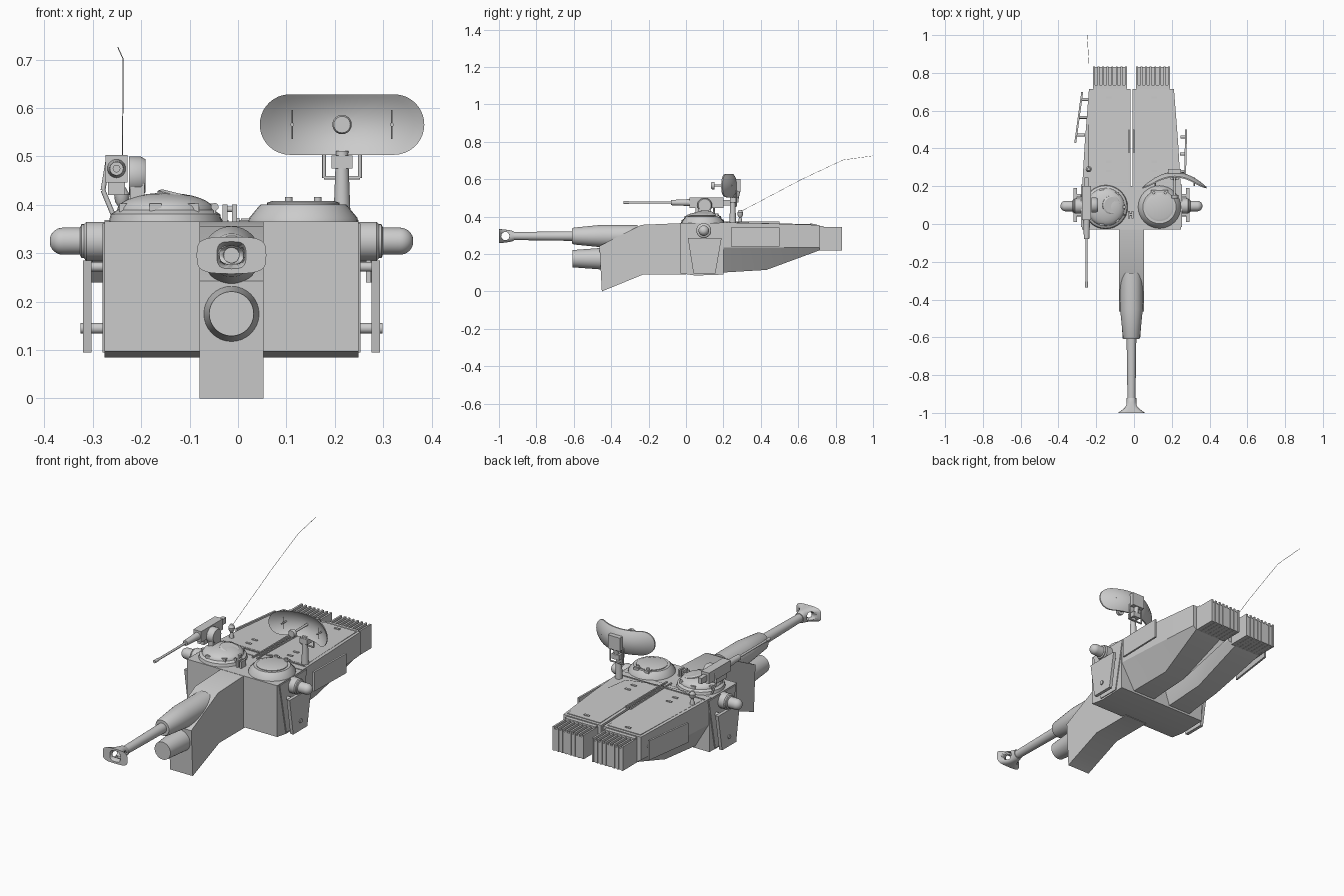
import bpy, bmesh
from math import sin, cos, pi, radians, copysign, sqrt
from mathutils import Vector

if "Cube" in bpy.data.objects:
    bpy.data.objects.remove(bpy.data.objects["Cube"])

# Main measures of the turret
MIDDLE = -.0135
HALF = .262
ROOF = .366
BELLY = .09
GUN_Z = .296
NOSE = -1
REAR = .715
X, Y, Z = Vector((1, 0, 0)), Vector((0, 1, 0)), Vector((0, 0, 1))

grey = bpy.data.materials.new("plain_grey")
grey.use_nodes = True
grey.diffuse_color = (.6, .6, .6, 1)
grey.node_tree.nodes["Principled BSDF"].inputs["Base Color"].default_value = grey.diffuse_color


def loft(name, rings):
    """Skin a list of equal point rings and cap both ends."""
    bm = bmesh.new()
    rows = [[bm.verts.new(point) for point in ring] for ring in rings]
    for a, b in zip(rows, rows[1:]):
        for i in range(len(a)):
            bm.faces.new((a[i - 1], a[i], b[i], b[i - 1]))
    bm.faces.new(rows[0])
    bm.faces.new(rows[-1])
    bmesh.ops.recalc_face_normals(bm, faces=bm.faces)
    mesh = bpy.data.meshes.new(name)
    bm.to_mesh(mesh)
    bm.free()
    for polygon in mesh.polygons:
        polygon.use_smooth = True
    mesh.set_sharp_from_angle(angle=radians(32))
    mesh.materials.append(grey)
    part = bpy.data.objects.new(name, mesh)
    bpy.context.scene.collection.objects.link(part)
    return part


def prism(name, centre, width, profile):
    """Side profile of (y, z) points given a width along x."""
    return loft(name, [[(x, y, z) for y, z in profile]
                       for x in (centre - width / 2, centre + width / 2)])


def box(name, centre, size):
    x, y, z = centre
    width, depth, height = size
    front, back, low, high = y - depth / 2, y + depth / 2, z - height / 2, z + height / 2
    return prism(name, x, width, [(front, low), (back, low), (back, high), (front, high)])


def turned(name, base, axis, profile, sides=32):
    """Round part from (distance, radius) pairs along an axis."""
    spin = axis.to_track_quat('Z', 'Y')
    angles = [2 * pi * i / sides for i in range(sides)]
    return loft(name, [[Vector(base) + axis.normalized() * along
                        + spin @ Vector((radius * cos(a), radius * sin(a), 0)) for a in angles]
                       for along, radius in profile])


def rod(name, base, reach, radius, sides=12):
    return turned(name, base, reach, [(0, radius), (reach.length, radius)], sides)


def knob(name, base, reach, radius):
    """Short disc with a bevelled far edge."""
    length = reach.length
    return turned(name, base, reach, [(0, radius), (length * .7, radius), (length, radius * .85)])


def dome(radius, height, start, steps=8):
    """Quarter-round end for a turned profile."""
    angles = [pi / 2 * i / steps for i in range(steps)]
    return [(start + height * sin(a), radius * cos(a)) for a in angles]


# Hull block and gun mantlet
front, back = -.03, .2
prism("turret_block", MIDDLE, 2 * HALF,
      [(front, ROOF), (back, ROOF), (back, BELLY), (.05, BELLY - .005), (front, BELLY + .007)])
prism("mantlet", MIDDLE, .132,
      [(0, ROOF), (-.24, ROOF - .01), (-.463, .243), (-.45, 0), (-.23, BELLY), (0, BELLY)])

# Main gun and the housing below it
turned("gun_sleeve", (MIDDLE, -.61, GUN_Z), Y, [(0, .04), (.01, .045), (.16, .06), (.35, .06)])
turned("gun_barrel", (MIDDLE, NOSE + .06, GUN_Z), Y, [(0, .021), (.35, .026)])
turned("lower_gun_housing", (MIDDLE, -.607, .175), Y, [(0, .046), (.2, .061)])


def brake_ring(back, width, height, power):
    """Rounded rectangle; a lower power makes it squarer."""
    ring = []
    for i in range(32):
        c, s = cos(pi * i / 16), sin(pi * i / 16)
        ring.append((MIDDLE + width * copysign(abs(c) ** power, c), NOSE + back,
                     GUN_Z + height * copysign(abs(s) ** power, s)))
    return ring


# Flared muzzle brake with a bore and side ports
bore = .016
flare = [brake_ring(.08 * (1 - t), .026 + .046 * t ** 3, .024 + .014 * sqrt(t), 1 - .45 * t)
         for t in (0, .15, .3, .45, .6, .75, .9, 1)]
mouth = [brake_ring(0, .03, .028, .6), brake_ring(.03, bore, bore, 1), brake_ring(.07, bore, bore, 1)]
brake = loft("muzzle_brake", flare + mouth)
cutter = rod("port_cutter", (MIDDLE - .1, NOSE + .034, GUN_Z), X * .2, .022, 20)
cut = brake.modifiers.new("ports", 'BOOLEAN')
cut.operation, cut.solver, cut.object = 'DIFFERENCE', 'EXACT', cutter
graph = bpy.context.evaluated_depsgraph_get()
cut_mesh = bpy.data.meshes.new_from_object(brake.evaluated_get(graph))
brake.modifiers.clear()
brake.data = cut_mesh
bpy.data.objects.remove(cutter)


def lobe_section(side, y, outer, top, low, tuck):
    """Flat roof, upright side, undercut belly."""
    slot, waist = .006, .235
    corners = [(slot, top), (outer, top), (outer, waist), (outer - tuck, low), (.05, low), (slot, waist)]
    return [(MIDDLE + side * out, y, z) for out, z in corners]


# Parts repeated on both sides
for side, label in ((1, "left_"), (-1, "right_")):
    outward = X * side

    def at(out, y, z):
        return Vector((MIDDLE + side * out, y, z))

    loft(label + "rear_lobe", [lobe_section(side, .18, HALF, ROOF + .003, .1, .08),
                               lobe_section(side, .43, HALF - .015, ROOF - .002, .115, .08),
                               lobe_section(side, REAR, HALF - .037, ROOF - .011, .22, .02)])

    # Raised roof panel following the slope
    loft(label + "roof_panel", [[at(out, y, z + lift) for out, lift in
                                 ((.022, -.01), (.022, .003), (outer, .003), (outer, -.01))]
                                for y, z, outer in ((.235, ROOF, HALF - .02), (.7, ROOF - .01, HALF - .05))])

    # Slatted rear basket
    basket, width = .114, .17
    box(label + "basket", at(basket, REAR + .058, .275), (width + .004, .118, .112))
    box(label + "basket_frame", at(basket, REAR + .01, .285), (width + .006, .022, .13))
    for i in range(8):
        slat = basket + width * (i / 7 - .5)
        box(label + "basket_slat", at(slat, REAR + .061, .281), (.01, .118, .126))

    # Cheek plates, bolts and brackets
    plate_front, plate_back, foot = .04, .157, BELLY + .005
    prism(label + "cheek_liner", MIDDLE + side * HALF, .01,
          [(-.015, ROOF - .004), (.21, ROOF - .004), (plate_back, foot), (plate_front, foot)])
    prism(label + "cheek_plate", MIDDLE + side * .298, .017,
          [(.01, .285), (.19, .285), (plate_back, foot), (plate_front, foot)])
    rod(label + "cheek_bolt", at(.25, .1, .145), outward * .062, .011)
    for y in (.05, .15):
        rod(label + "cheek_bracket", at(.25, y, .272), outward * .05, .01)

    # Sight pod with a stepped collar and rounded end
    collar, pod = .04, .028
    turned(label + "sight_pod", at(.25, .095, .325), outward,
           [(0, collar), (.05, collar), (.055, collar - .005), (.06, collar - .005), (.063, pod)]
           + dome(pod, pod, .098))

    # Roof rails, step and hinges
    box(label + "slot_rail", at(.013, .33, ROOF), (.007, .34, .014))
    box(label + "roof_step", at(.135, .22, ROOF), (.23, .005, .012))
    for y in (.28, .33, .67):
        box(label + "roof_hinge", at(.12, y, ROOF - .02 * (y - .2)), (.03, .012, .014))

# Stand-off side panels
for name, start, end, gap in (("left_panel", (.27, .24), (.276, .5), -.03),
                              ("right_panel", (-.311, .43), (-.274, .7), .045)):
    low, high, thin = .24, .342, .005
    loft(name, [[(x - thin, y, low), (x + thin, y, low), (x + thin, y, high), (x - thin, y, high)]
                for x, y in (start, end)])
    for k in (.15, .5, .85):
        x, y = Vector(start).lerp(Vector(end), k)
        rod(name + "_bracket", (x, y, .29), X * gap, .008)

# Commander's cupola with a tilted lid and vision blocks
cupola = Vector((-.15, .09, ROOF - .01))
turned("cupola", cupola, Z, [(0, .119), (.025, .113)] + dome(.1, .036, .033))
knob("cupola_lid", cupola + Vector((.03, .01, .05)), Vector((.25, 0, 1)) * .016, .05)
for i in range(7):
    angle = 2 * pi * i / 7
    spot = cupola + (X * cos(angle) + Y * sin(angle)) * .092
    box("vision_block", spot + Z * .038, (.024, .016, .018))

# Loader's hatch
hatch = Vector((.135, .09, ROOF - .005))
turned("hatch_ring", hatch, Z, [(0, .114), (.012, .112), (.036, .092), (.04, .088)])
knob("hatch_lid", hatch + Z * .035, Z * .012, .075)
for reach in (-.03, .03):
    hinge = hatch + X * reach + Y * .075 + Z * .04
    box("hatch_hinge", hinge, (.028, .03, .012))
    rod("hatch_handle", hinge, Z * .015, .008)

# Lifting eye and centre bracket
eye = Vector((-.048, .045, ROOF + .03))
rod("roof_eye", eye, Y * .006, .008)
rod("roof_eye_stem", eye + Y * .003, Z * -.035, .003)
for x in (-.027, -.007):
    box("roof_bracket", (x, .05, ROOF + .015), (.01, .04, .04))
rod("roof_bracket_pin", (-.032, .05, ROOF + .025), X * .03, .006)

# Roof machine gun on its mount
weapon = Vector((-.251, .1, .475))
box("mg_receiver", weapon + Y * .01, (.046, .18, .057))
box("mg_grip", weapon + Y * .12, (.022, .05, .03))
box("mg_ammo_box", weapon - Y * .01 - Z * .04, (.036, .08, .03))
rod("mg_barrel", weapon - Y * .435, Y * .3, .006)
rod("mg_muzzle", weapon - Y * .435, Y * .03, .008)
turned("mg_jacket", weapon - Y * .18, Y, [(0, .014), (.09, .018), (.11, .02)])
knob("mg_mount_disc", weapon + X * .026 - Z * .015, X * .034, .04)
box("mg_mount_foot", weapon + X * .043 - Z * .05, (.03, .065, .07))
elbow = weapon + Vector((-.028, .05, -.045))
rod("mg_arm_upper", elbow, Vector((.01, 0, .06)), .005)
rod("mg_arm_lower", elbow, Vector((.025, 0, -.06)), .005)

# Whip antenna
mast = Vector((-.24, .29, ROOF - .01))
turned("antenna_base", mast, Z, [(0, .014), (.04, .007), (.05, .014), (.065, .016), (.08, .008)], 14)
whip = [mast + Z * .07, Vector((-.238, .62, .6)), Vector((-.238, .84, .703)), Vector((-.248, 1, .725))]
for a, b in zip(whip, whip[1:]):
    rod("antenna_whip", a, b - a, .001, 6)

# Curved radar dish: a rounded oblong bowed back from its rim
dish = Vector((.215, .268, .566))
half_height, straight = .0625, .1075
half_width = half_height + straight


def dish_ring(scale, shift):
    ring = []
    for i in range(64):
        angle = 2 * pi * i / 64
        u = half_width * cos(angle)
        beyond = max(abs(u) - straight, 0) / half_height
        v = copysign(half_height * sqrt(max(1 - beyond ** 2, 0)), sin(angle))
        bow = scale ** 2 * (.08 * (u / half_width) ** 2 + .022 * (v / half_height) ** 2)
        ring.append(dish + X * scale * u + Z * scale * v + Y * (shift - bow))
    return ring


scales = [i / 8 for i in range(1, 9)]
loft("radar_dish", [dish_ring(k, 0) for k in scales] + [dish_ring(k, .007) for k in reversed(scales)])
knob("dish_feed", dish - Y * .115, Y * -.018, .02)
rod("dish_feed_stem", dish, Y * -.12, .006)
for reach in (-.103, .103):
    aerial = dish + X * reach - Y * .053
    rod("dish_aerial", aerial - Z * .03, Z * .06, .0015, 6)
    rod("dish_aerial_stem", aerial - Y * .015, Y * .045, .004)

# Dish post, fork and back box
box("dish_back_box", dish + Y * .012, (.07, .024, .07))
turned("dish_post", dish - Y * .018 - Z * .2, Z, [(0, .018), (.13, .013), (.145, .013)])
for reach in (-.037, .037):
    rod("dish_fork", dish + X * reach - Z * .11, Z * .085, .004)
rod("dish_fork_bar", dish - X * .037 - Z * .11, X * .074, .004)
box("dish_pivot", dish - Y * .01 - Z * .077, (.044, .045, .027))
rod("dish_neck", dish - Z * .076, Vector((0, .012, .055)), .012)
